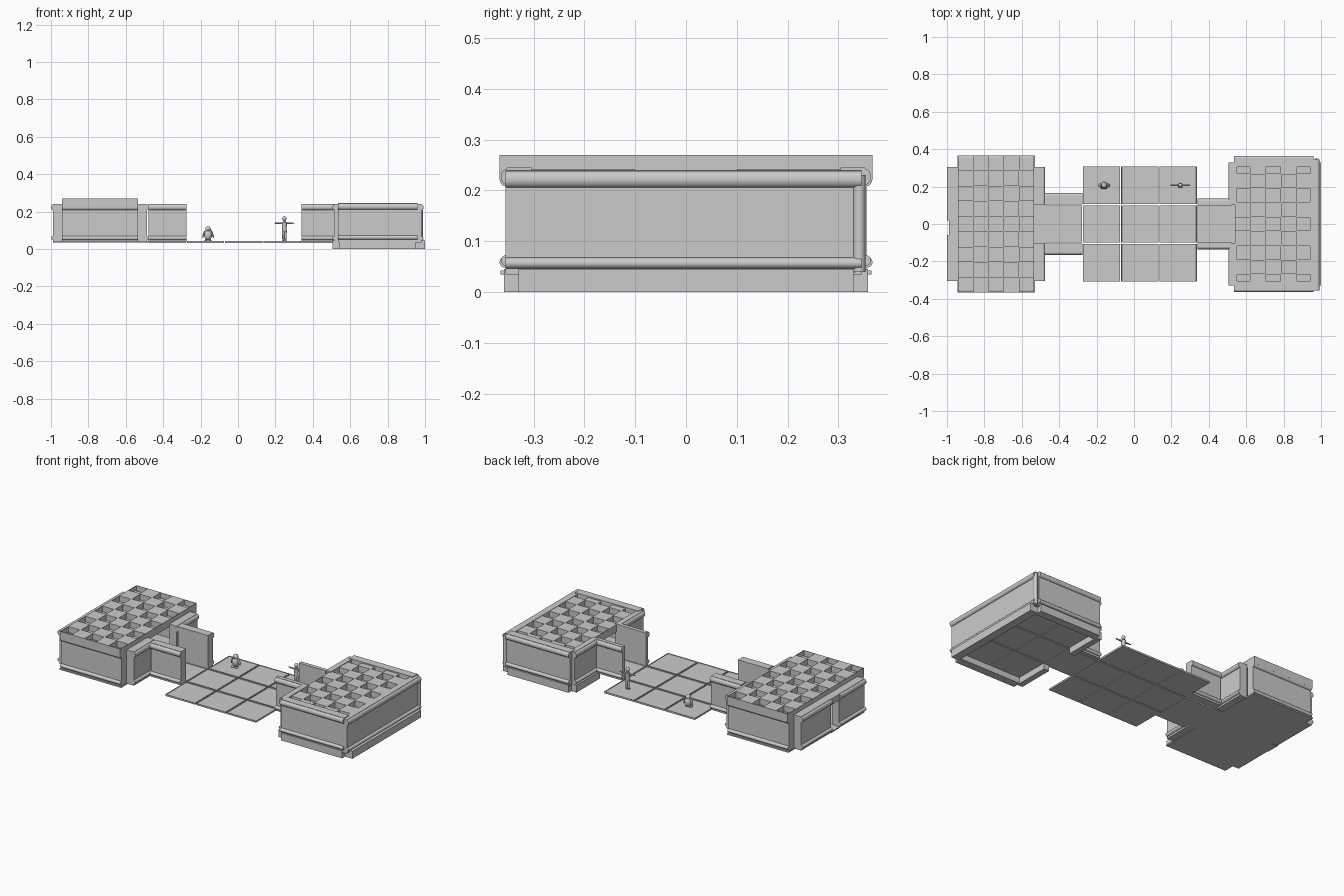
import bpy, bmesh, math
from mathutils import Vector, Matrix

if "Cube" in bpy.data.objects:
    bpy.data.objects.remove(bpy.data.objects["Cube"])


def finish(name, bm, smooth=False):
    bmesh.ops.recalc_face_normals(bm, faces=bm.faces)
    me = bpy.data.meshes.new(name)
    bm.to_mesh(me)
    bm.free()
    ob = bpy.data.objects.new(name, me)
    bpy.context.collection.objects.link(ob)
    if smooth:
        bpy.context.view_layer.objects.active = ob
        ob.select_set(True)
        bpy.ops.object.shade_smooth_by_angle(angle=math.radians(35))
        ob.select_set(False)
    return ob


def box(name, x0, x1, y0, y1, z0, z1):
    bm = bmesh.new()
    m = Matrix.Translation(((x0 + x1) / 2, (y0 + y1) / 2, (z0 + z1) / 2)) @ \
        Matrix.Diagonal((x1 - x0, y1 - y0, z1 - z0, 1))
    bmesh.ops.create_cube(bm, size=1, matrix=m)
    return finish(name, bm)


def wall(name, p0, p1, thick=0.06, z0=0.037, h=0.205, roll=0.012):
    """Wall with rolled trims; outer side is on the right going p0 -> p1."""
    a, b = Vector((*p0, 0)), Vector((*p1, 0))
    n = Vector((0, 0, 1)).cross(b - a).normalized()
    prof = [(thick, 0), (roll, 0)]
    for zc, r in ((0.022, 0.011), (h - 0.018, 0.016)):
        for i in range(9):
            t = -math.pi / 2 + math.pi * i / 8
            prof.append((roll * (1 - math.cos(t)), zc + r * math.sin(t)))
    prof += [(roll, h), (thick, h)]
    bm = bmesh.new()
    ends = [[bm.verts.new(p + n * d + Vector((0, 0, z0 + z))) for d, z in prof] for p in (a, b)]
    bm.faces.new(ends[0])
    bm.faces.new(ends[1][::-1])
    k = len(prof)
    for i in range(k):
        j = (i + 1) % k
        bm.faces.new((ends[0][i], ends[1][i], ends[1][j], ends[0][j]))
    return finish(name, bm, True)


def tile(name, x, y, z0=0.033, z1=0.043, size=0.2):
    bm = bmesh.new()
    m = Matrix.Translation((x, y, (z0 + z1) / 2)) @ Matrix.Diagonal((size, size, z1 - z0, 1))
    bmesh.ops.create_cube(bm, size=1, matrix=m)
    top = max(bm.faces, key=lambda f: f.calc_center_median().z)
    bmesh.ops.inset_region(bm, faces=[top], thickness=0.004)
    bmesh.ops.inset_region(bm, faces=[top], thickness=0.001, depth=-0.003)
    return finish(name, bm)


def coffered_roof(name, x0, x1, hy, top, thick=0.045, depth=0.035):
    """Slab whose upper face has a checkerboard of square pockets."""
    nx, ny = 5, 9
    bm = bmesh.new()
    m = Matrix.Translation(((x0 + x1) / 2, 0, top)) @ Matrix.Diagonal((x1 - x0, 2 * hy, 1, 1))
    bmesh.ops.create_grid(bm, x_segments=nx, y_segments=ny, size=0.5, matrix=m)
    rim = [e for e in bm.edges if e.is_boundary]
    pockets = []
    for f in bm.faces:
        c = f.calc_center_median()
        i = int((c.x - x0) / (x1 - x0) * nx)
        j = int((c.y + hy) / (2 * hy) * ny)
        if (i + j) % 2 == 0:
            pockets.append(f)
    low = bmesh.ops.extrude_edge_only(bm, edges=rim)["geom"]
    bmesh.ops.translate(bm, vec=(0, 0, -thick), verts=[v for v in low if isinstance(v, bmesh.types.BMVert)])
    bmesh.ops.holes_fill(bm, edges=[e for e in bm.edges if e.is_boundary], sides=0)
    bmesh.ops.inset_individual(bm, faces=pockets, thickness=0.004)
    ext = bmesh.ops.extrude_discrete_faces(bm, faces=pockets)["faces"]
    bmesh.ops.translate(bm, vec=(0, 0, -depth), verts=[v for f in ext for v in f.verts])
    return finish(name, bm)


def ball(name, loc, scale, seg=20, rot=(0, 0, 0)):
    bpy.ops.mesh.primitive_uv_sphere_add(segments=seg, ring_count=seg // 2, radius=1, location=loc, rotation=rot)
    ob = bpy.context.object
    ob.name, ob.scale = name, scale
    bpy.ops.object.shade_smooth()
    return ob


def limb(name, p, q, r1, r2):
    p, q = Vector(p), Vector(q)
    bpy.ops.mesh.primitive_cone_add(vertices=12, radius1=r1, radius2=r2, depth=(q - p).length,
                                    location=(p + q) / 2,
                                    rotation=(q - p).to_track_quat('Z', 'Y').to_euler())
    bpy.context.object.name = name
    bpy.ops.object.shade_smooth_by_angle()


# Courtyard, corridor and right room floor tiles
for x in (-0.174, 0.031, 0.236, 0.646, 0.851):
    for y in (-0.207, 0, 0.207):
        tile("floor_tile", x, y)
for x in (-0.377, 0.439):
    tile("corridor_tile", x, 0)

# Left room: floor, roof, walls
box("left_floor", -0.945, -0.53, -0.365, 0.365, 0.035, 0.043)
box("left_threshold", -0.53, -0.475, -0.11, 0.11, 0.035, 0.043)
coffered_roof("left_roof", -0.94, -0.535, 0.367, 0.27)
for s in (-1, 1):
    ends = ((-0.94, s * 0.367), (-0.535, s * 0.367))
    wall("left_side_wall", *(ends if s < 0 else ends[::-1]))
wall("left_outer_wall", (-1, 0.305), (-1, 0.02))
wall("left_outer_wall", (-1, -0.06), (-1, -0.305))
box("left_door_lintel", -0.99, -0.94, -0.06, 0.02, 0.205, 0.242)
box("left_door_sill", -0.99, -0.94, -0.06, 0.02, 0.035, 0.043)
wall("left_inner_wall", (-0.475, -0.305), (-0.475, -0.105))
wall("left_inner_wall", (-0.475, 0.105), (-0.475, 0.305))

# Open-topped corridors
for nm, x0, x1, hy, t in (("left", -0.478, -0.275, 0.165, 0.06), ("right", 0.34, 0.52, 0.135, 0.035)):
    wall(nm + "_corridor_front_wall", (x0, -hy), (x1, -hy), t)
    wall(nm + "_corridor_back_wall", (x1, hy), (x0, hy), t)

# Right room: roof, walls, hanging plinth
coffered_roof("right_roof", 0.54, 0.95, 0.345, 0.238)
wall("right_front_wall", (0.535, -0.364), (0.96, -0.364), z0=0.04)
wall("right_back_wall", (0.96, 0.364), (0.535, 0.364), z0=0.04)
wall("right_outer_wall", (0.992, -0.355), (0.992, 0.345), 0.05, z0=0.035)
wall("right_inner_wall", (0.505, 0.33), (0.505, 0.105), 0.045)
wall("right_inner_wall", (0.505, -0.105), (0.505, -0.33), 0.045)
bpy.ops.mesh.primitive_cylinder_add(vertices=16, radius=0.012, depth=0.19, location=(0.976, 0.341, 0.135))
bpy.context.object.name = "right_corner_roll"
bpy.ops.object.shade_smooth_by_angle()
box("right_threshold", 0.505, 0.545, -0.105, 0.105, 0.033, 0.043)
for s in (-1, 1):
    y0, y1 = sorted((s * 0.31, s * 0.358))
    box("right_side_plinth", 0.54, 0.95, y0, y1, 0, 0.045)
    y0, y1 = sorted((s * 0.105, s * 0.33))
    box("right_inner_plinth", 0.505, 0.54, y0, y1, 0, 0.045)
box("right_outer_plinth", 0.95, 1.0, -0.33, 0.33, 0, 0.045)

# Small round-bodied figure
x, y = -0.16, 0.207
ball("round_body", (x, y, 0.075), (0.021, 0.02, 0.028))
ball("round_head", (x, y, 0.105), (0.015, 0.015, 0.017))
ball("round_beak", (x, y - 0.015, 0.103), (0.004, 0.008, 0.003), 10)
for s in (-1, 1):
    ball("round_wing", (x + s * 0.023, y, 0.08), (0.005, 0.01, 0.022), 12, (0, -s * 0.3, 0))
    ball("round_foot", (x + s * 0.011, y - 0.008, 0.046), (0.009, 0.013, 0.005), 12)

# Standing figure with arms out
x = 0.248
limb("standing_torso", (x, y, 0.093), (x, y, 0.145), 0.011, 0.014)
limb("standing_neck", (x, y, 0.14), (x, y, 0.157), 0.005, 0.005)
ball("standing_head", (x, y, 0.163), (0.011, 0.011, 0.013))
for s in (-1, 1):
    limb("standing_arm", (x + s * 0.008, y, 0.138), (x + s * 0.044, y, 0.138), 0.005, 0.0035)
    ball("standing_hand", (x + s * 0.048, y, 0.138), (0.006, 0.004, 0.003), 10)
    limb("standing_leg", (x + s * 0.006, y, 0.043), (x + s * 0.006, y, 0.098), 0.005, 0.007)
    ball("standing_foot", (x + s * 0.007, y - 0.005, 0.045), (0.005, 0.01, 0.004), 10)
